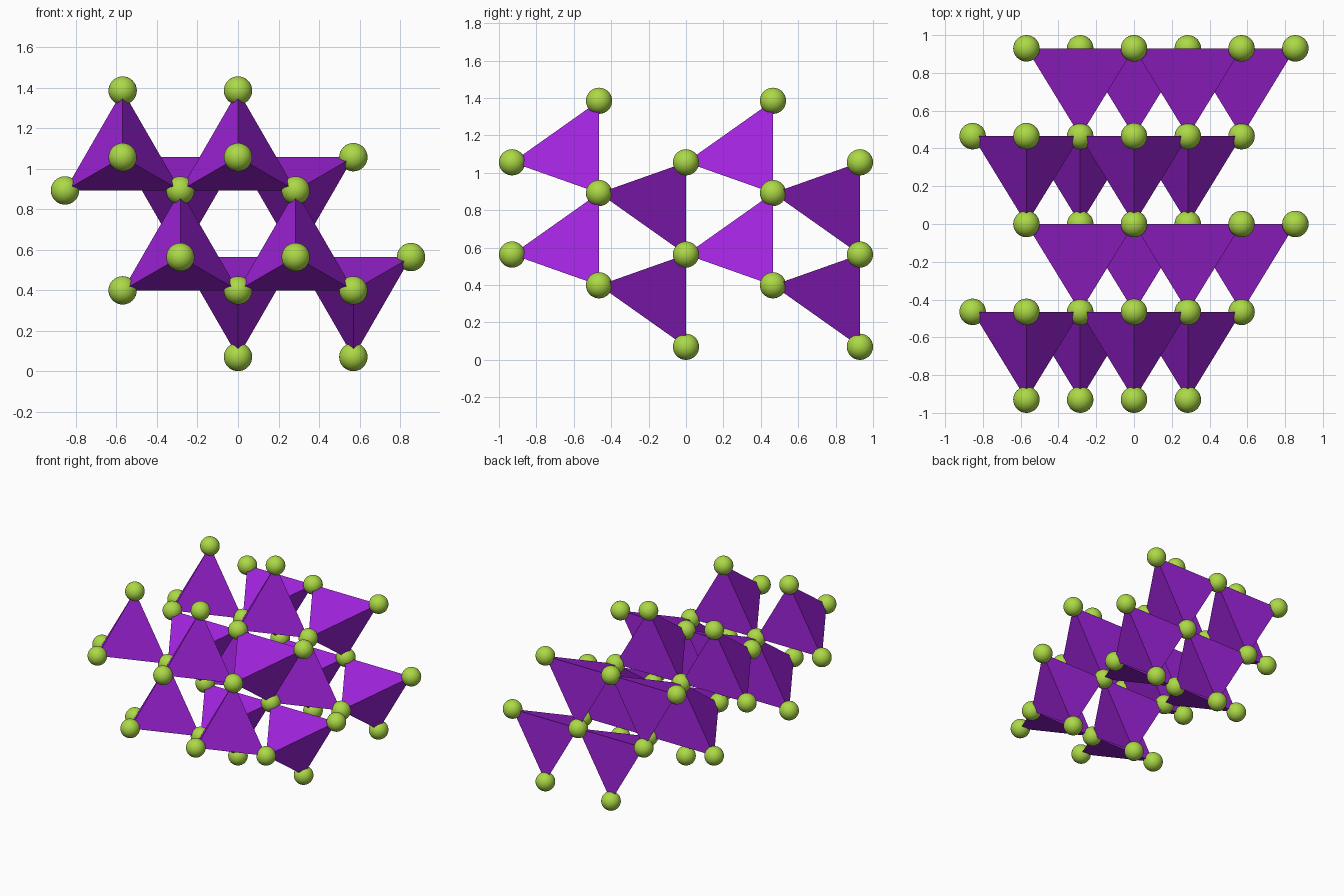
import bpy
import bmesh
from math import sqrt
from mathutils import Matrix, Vector

if "Cube" in bpy.data.objects:
    bpy.data.objects.remove(bpy.data.objects["Cube"])

EDGE = 0.5695                  # tetrahedron edge
RISE = EDGE * sqrt(3) / 2      # height of one triangular face
DEPTH = EDGE * sqrt(2 / 3)     # height of the tetrahedron, along y
RADIUS = 0.07                  # corner ball


def material(name, colour):
    mat = bpy.data.materials.new(name)
    mat.use_nodes = True
    mat.diffuse_color = colour
    mat.node_tree.nodes["Principled BSDF"].inputs["Base Color"].default_value = colour
    return mat


purple = material("purple", (0.352, 0.017, 0.716, 1))
green = material("lime_green", (0.413, 0.694, 0.061, 1))


def add_object(name, bm, mat, smooth=False):
    mesh = bpy.data.meshes.new(name)
    bm.to_mesh(mesh)
    bm.free()
    for poly in mesh.polygons:
        poly.use_smooth = smooth
    mesh.materials.append(mat)
    obj = bpy.data.objects.new(name, mesh)
    bpy.context.collection.objects.link(obj)
    return obj


def tetra_corners(x, y, z, up):
    """Point at the front (y), upright triangle behind it, centred at height z."""
    back = y + DEPTH
    return [Vector((x, y, z)),
            Vector((x, back, z + up * RISE * 2 / 3)),
            Vector((x - EDGE / 2, back, z - up * RISE / 3)),
            Vector((x + EDGE / 2, back, z - up * RISE / 3))]


# Stack of alternating upright and inverted tetrahedra sharing corners
corners = {}
for layer in range(2):
    shift = -layer * EDGE / 2
    base = RADIUS + RISE * (layer + 2 / 3)
    for row in range(2):
        y = (row - 1) * 2 * DEPTH
        for col in range(2):
            cells = [
                ("upright", shift + (col - 0.5) * EDGE, y, base + RISE / 3, 1),
                ("inverted", shift + col * EDGE, y + DEPTH, base, -1),
            ]
            for kind, *place in cells:
                points = tetra_corners(*place)
                bm = bmesh.new()
                bmesh.ops.convex_hull(bm, input=[bm.verts.new(p) for p in points])
                bmesh.ops.recalc_face_normals(bm, faces=bm.faces)
                add_object(f"{kind}_tetrahedron_{layer}_{row}_{col}", bm, purple)
                for p in points:
                    corners[tuple(round(c, 3) + 0.0 for c in p)] = p

# One smooth ball at every shared corner
bm = bmesh.new()
for p in corners.values():
    bmesh.ops.create_uvsphere(bm, u_segments=32, v_segments=16, radius=RADIUS,
                              matrix=Matrix.Translation(p))
add_object("corner_balls", bm, green, smooth=True)
